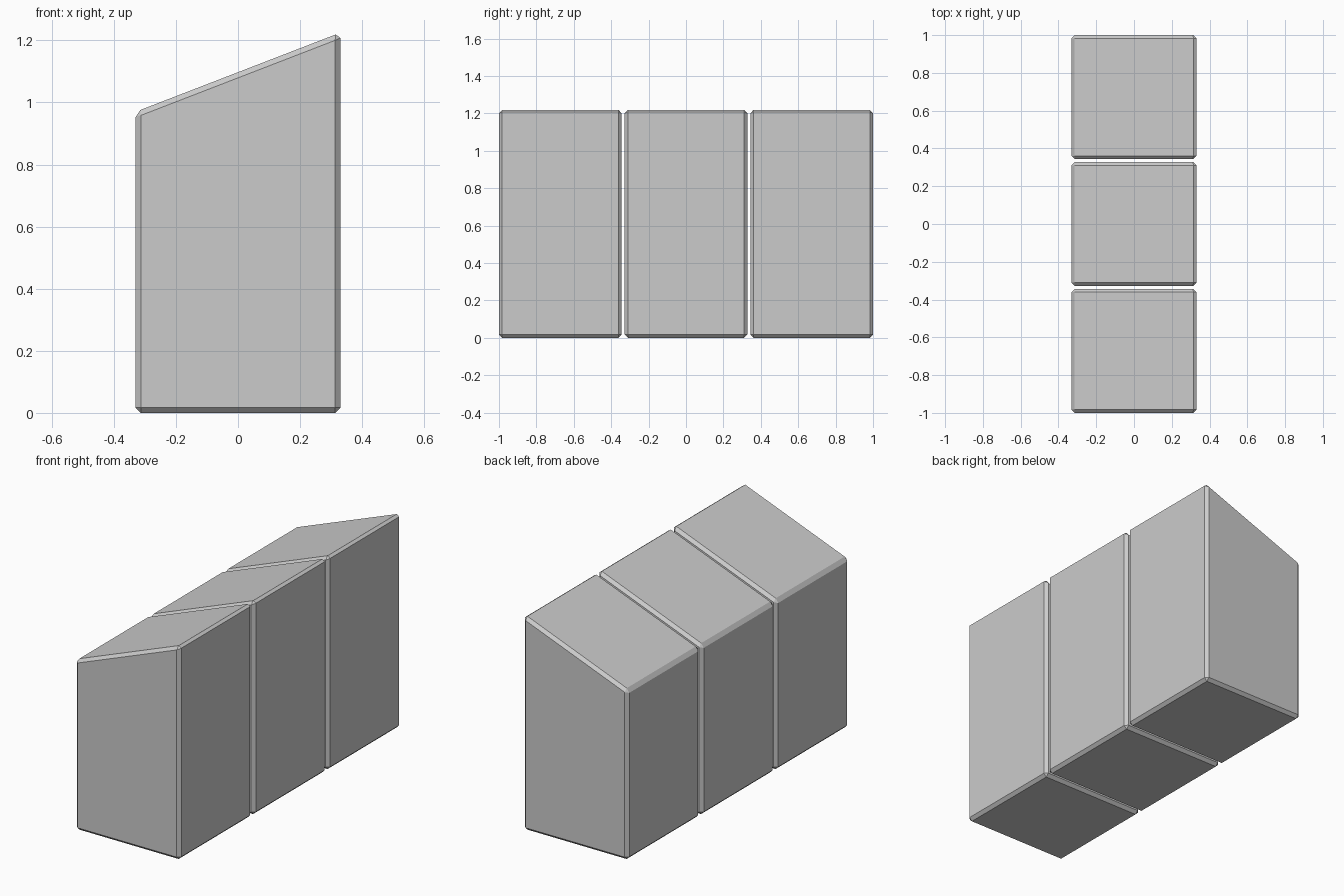
import bpy
import bmesh

# Remove the default cube
cube = bpy.data.objects.get("Cube")
if cube:
    bpy.data.objects.remove(cube, do_unlink=True)

HALF_X = 0.33      # half depth of a block
WIDTH = 0.656      # width of one block along y
PITCH = 0.672      # spacing between block centres
LOW, HIGH = 0.97, 1.225   # heights of the sloped top
CHAMFER = 0.017

# Plain grey material
grey = bpy.data.materials.new("light_grey")
grey.use_nodes = True
colour = (0.6, 0.6, 0.6, 1)
grey.diffuse_color = colour
grey.node_tree.nodes["Principled BSDF"].inputs["Base Color"].default_value = colour


def sloped_block(name, y):
    """Extrude the slanted side profile along y and chamfer every edge."""
    bm = bmesh.new()
    profile = [(-HALF_X, 0), (HALF_X, 0), (HALF_X, HIGH), (-HALF_X, LOW)]
    face = bm.faces.new([bm.verts.new((x, -WIDTH / 2, z)) for x, z in profile])
    side = bmesh.ops.extrude_face_region(bm, geom=[face])
    verts = [v for v in side["geom"] if isinstance(v, bmesh.types.BMVert)]
    bmesh.ops.translate(bm, verts=verts, vec=(0, WIDTH, 0))
    bmesh.ops.recalc_face_normals(bm, faces=bm.faces)
    bmesh.ops.bevel(bm, geom=bm.edges[:], offset=CHAMFER, segments=1,
                    affect='EDGES', profile=0.5)
    mesh = bpy.data.meshes.new(name)
    bm.to_mesh(mesh)
    bm.free()
    mesh.materials.append(grey)
    block = bpy.data.objects.new(name, mesh)
    block.location.y = y
    bpy.context.collection.objects.link(block)


# Row of three blocks with narrow gaps
for i, place in enumerate(("front", "middle", "back")):
    sloped_block(place + "_block", (i - 1) * PITCH)
